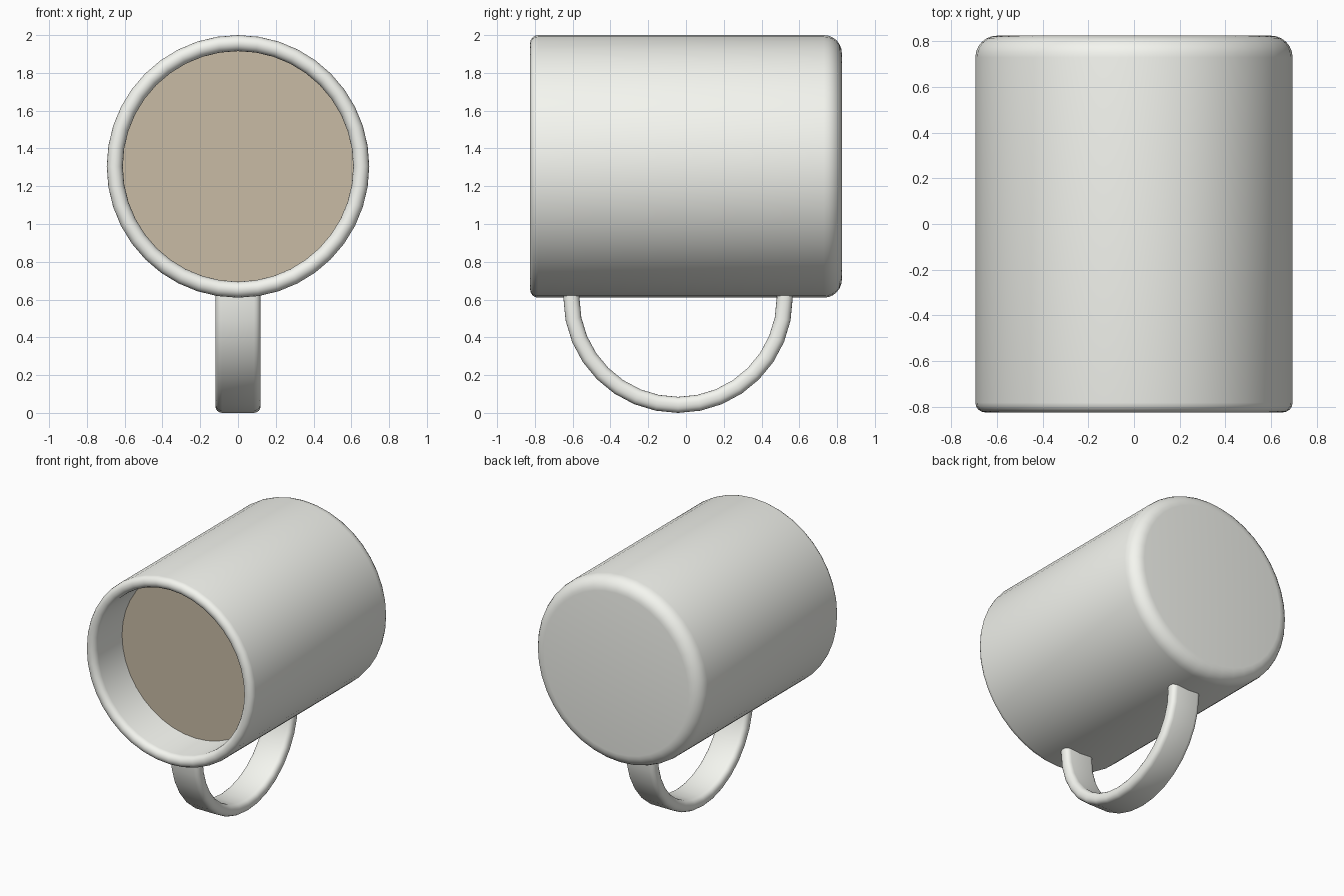
import bpy, bmesh, math
from math import sin, cos, pi

if "Cube" in bpy.data.objects:
    bpy.data.objects.remove(bpy.data.objects["Cube"])

SEG = 40
AXIS_Z = 1.305          # height of the mug's horizontal axis
R_OUT, R_IN = 0.695, 0.61


def arc(cx, cy, r, a0, a1, n):
    """Points on an arc, angles in degrees."""
    return [(cx + r * cos(math.radians(a0 + (a1 - a0) * i / n)),
             cy + r * sin(math.radians(a0 + (a1 - a0) * i / n))) for i in range(n + 1)]


def material(name, color):
    mat = bpy.data.materials.new(name)
    mat.diffuse_color = (*color, 1)
    mat.use_nodes = True
    mat.node_tree.nodes["Principled BSDF"].inputs["Base Color"].default_value = mat.diffuse_color
    return mat


def finish(name, bm, mat, angle=50):
    bmesh.ops.recalc_face_normals(bm, faces=bm.faces)
    me = bpy.data.meshes.new(name)
    bm.to_mesh(me)
    bm.free()
    me.materials.append(mat)
    ob = bpy.data.objects.new(name, me)
    bpy.context.collection.objects.link(ob)
    bpy.ops.object.select_all(action='DESELECT')
    ob.select_set(True)
    bpy.context.view_layer.objects.active = ob
    bpy.ops.object.shade_smooth_by_angle(angle=math.radians(angle))
    return ob


def skin(bm, rings):
    """Bridge successive rings of vertices with quads and cap both ends."""
    for a, b in zip(rings, rings[1:]):
        n = len(a)
        for i in range(n):
            j = (i + 1) % n
            bm.faces.new((a[i], a[j], b[j], b[i]))
    bm.faces.new(rings[0])
    bm.faces.new(rings[-1])


def ring(bm, r, y):
    """Circle of vertices around the mug axis."""
    return [bm.verts.new((r * sin(2 * pi * i / SEG), y, AXIS_Z + r * cos(2 * pi * i / SEG)))
            for i in range(SEG)]


ceramic = material("ceramic", (0.91, 0.92, 0.87))
drink_mat = material("drink", (0.58, 0.50, 0.375))

# Mug body: (radius, y) profile from outer base, round the rim, to inner base
rim = (R_OUT - R_IN) / 2
profile = (arc(R_OUT - 0.095, 0.825 - 0.095, 0.095, 90, 0, 6)
           + arc(R_OUT - rim, -0.825 + rim, rim, 0, -180, 8)
           + arc(R_IN - 0.06, 0.68, 0.06, 0, 90, 4))
bm = bmesh.new()
skin(bm, [ring(bm, r, y) for r, y in profile])
finish("mug_body", bm, ceramic)

# Drink surface inside the mug, facing the open end
bm = bmesh.new()
bm.faces.new(ring(bm, R_IN, -0.5))
drink = finish("drink_surface", bm, drink_mat)
if drink.data.polygons[0].normal.y > 0:
    drink.data.flip_normals()

# Handle: rounded rectangle swept along a half circle, ends sunk into the wall
HW, HT, CR = 0.12, 0.0425, 0.036
section = []
for sx, st, a in ((1, 1, 0), (-1, 1, 90), (-1, -1, 180), (1, -1, 270)):
    section += arc(sx * (HW - CR), st * (HT - CR), CR, a, a + 90, 4)
R_MID, CY, CZ = 0.5645, -0.042, 0.607
path = [(CY + R_MID, CZ + 0.04, 0)]
path += [(CY + R_MID * cos(pi * i / 16), CZ - R_MID * sin(pi * i / 16), pi * i / 16) for i in range(17)]
path += [(CY - R_MID, CZ + 0.04, pi)]
bm = bmesh.new()
skin(bm, [[bm.verts.new((x, y + t * cos(a), z - t * sin(a))) for x, t in section] for y, z, a in path])
finish("handle", bm, ceramic)
